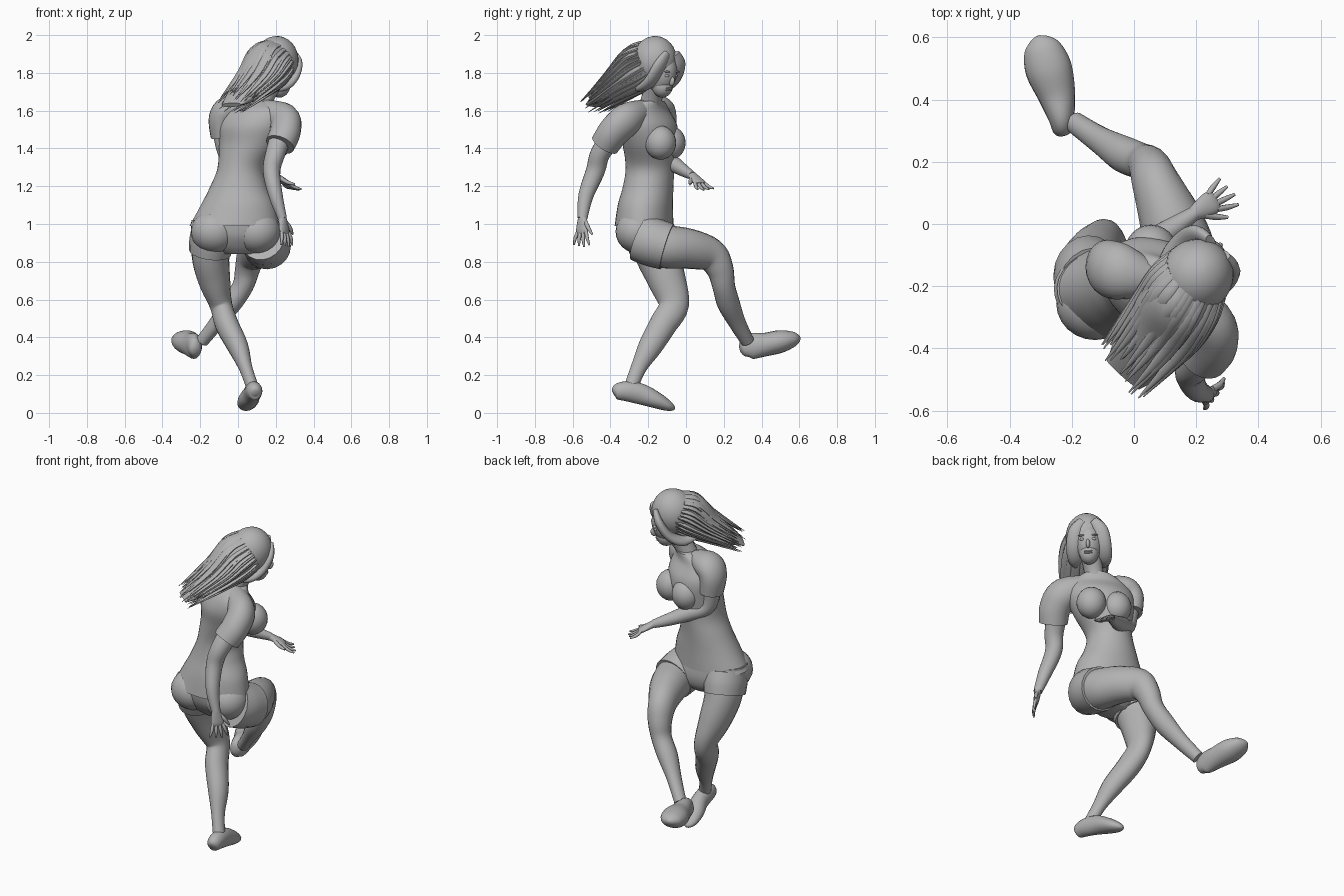
import bpy
import math
import random
from mathutils import Vector, Matrix

random.seed(4)

if "Cube" in bpy.data.objects:
    bpy.data.objects.remove(bpy.data.objects["Cube"], do_unlink=True)

clay = bpy.data.materials.new("plain_grey")
clay.use_nodes = True
grey = (.45, .45, .45, 1)
clay.diffuse_color = grey
clay.node_tree.nodes["Principled BSDF"].inputs["Base Color"].default_value = grey


def add_mesh(name, verts, faces, angle=50):
    mesh = bpy.data.meshes.new(name)
    mesh.from_pydata(verts, [], faces)
    mesh.materials.append(clay)
    obj = bpy.data.objects.new(name, mesh)
    bpy.context.collection.objects.link(obj)
    bpy.ops.object.select_all(action="DESELECT")
    obj.select_set(True)
    bpy.context.view_layer.objects.active = obj
    bpy.ops.object.shade_smooth_by_angle(angle=math.radians(angle))
    return obj


def smooth_keys(keys, steps):
    """Catmull-Rom interpolation of every value in the key tuples."""
    result = []
    last = len(keys) - 1
    for i in range(last):
        a, b = keys[max(i - 1, 0)], keys[i]
        c, d = keys[i + 1], keys[min(i + 2, last)]
        for s in range(steps):
            t = s / steps
            result.append([
                q + t * ((r - p) / 2 + t * ((2 * p - 5 * q + 4 * r - w) / 2
                         + t * (3 * q - p - 3 * r + w) / 2))
                for p, q, r, w in zip(a, b, c, d)])
    result.append(list(keys[last]))
    return result


def skin(name, rings):
    n = len(rings[0])
    verts = [v for ring in rings for v in ring]
    faces = []
    for i in range(len(rings) - 1):
        for j in range(n):
            k = (j + 1) % n
            faces.append((i * n + j, i * n + k, i * n + n + k, i * n + n + j))
    faces.append(tuple(reversed(range(n))))
    faces.append(tuple(range(len(verts) - n, len(verts))))
    return add_mesh(name, verts, faces)


def limb(name, keys, side=(1, 0, 0), sides=20, steps=5):
    """Tube through keys of x, y, z, side radius, other radius."""
    rows = smooth_keys(keys, steps)
    points = [Vector(row[:3]) for row in rows]
    rings = []
    for i, row in enumerate(rows):
        tangent = (points[min(i + 1, len(points) - 1)] - points[max(i - 1, 0)]).normalized()
        u = Vector(side)
        u = (u - tangent * u.dot(tangent)).normalized()
        v = tangent.cross(u)
        ring = []
        for j in range(sides):
            a = math.tau * j / sides
            ring.append(points[i] + u * max(row[3], .001) * math.cos(a)
                        + v * max(row[4], .001) * math.sin(a))
        rings.append(ring)
    return skin(name, rings)


def trunk(name, keys, sides=36, steps=6):
    """Level rings through keys of x, y, z, half width, half depth, turn."""
    rings = []
    for x, y, z, wide, deep, turn in smooth_keys(keys, steps):
        spin = Matrix.Rotation(math.radians(turn), 3, "Z")
        angles = [math.tau * j / sides for j in range(sides)]
        rings.append([spin @ Vector((wide * math.cos(a), deep * math.sin(a), 0))
                      + Vector((x, y, z)) for a in angles])
    return skin(name, rings)


def ball(name, centre, radii, axes=Matrix.Identity(3), n=24):
    """Ellipsoid whose radii run along the columns of axes."""
    rings = []
    for i in range(n // 2 + 1):
        p = math.pi * min(max(i / (n // 2), .01), .99)
        rings.append([Vector(centre) + axes @ Vector((
            -radii[0] * math.sin(p) * math.cos(math.tau * j / n),
            radii[1] * math.sin(p) * math.sin(math.tau * j / n),
            radii[2] * math.cos(p))) for j in range(n)])
    return skin(name, rings)


# Shirt, shorts and bust
trunk("shirt", [
    (-.02, -.222, .99, .238, .155, -5), (0, -.215, 1.1, .198, .145, -8),
    (.005, -.2, 1.2, .152, .133, -12), (.02, -.19, 1.3, .128, .13, -18),
    (.06, -.19, 1.42, .165, .14, -28), (.075, -.2, 1.52, .19, .14, -30),
    (.085, -.21, 1.6, .17, .1, -32), (.11, -.19, 1.65, .09, .07, -35)])
trunk("shorts_top", [
    (0, -.2, .84, .1, .08, 0), (-.005, -.2, .88, .19, .12, 0),
    (-.01, -.21, .94, .235, .145, -3), (-.02, -.22, 1.02, .228, .148, -5)])
for label, x, y in (("outer", .195, -.135), ("inner", .055, -.085)):
    ball("bust_" + label, (x, y, 1.43), (.083, .083, .09))
for label, x in (("outer", .1), ("inner", -.125)):
    ball("seat_" + label, (x, -.255, .96), (.125, .118, .115))

# Standing leg
limb("standing_leg", [
    (-.13, -.19, .95, .11, .12), (-.145, -.15, .83, .1, .115),
    (-.125, -.1, .7, .085, .1), (-.09, -.065, .57, .06, .08),
    (-.06, -.12, .47, .062, .073), (0, -.19, .35, .055, .063),
    (.04, -.25, .24, .036, .042), (.075, -.29, .14, .033, .037)])
limb("standing_shorts_leg", [
    (-.13, -.2, .97, .115, .13), (-.14, -.18, .91, .118, .135),
    (-.148, -.16, .85, .112, .13)])
limb("standing_shoe", [
    (.092, -.385, .105, .012, .015), (.09, -.37, .11, .035, .04),
    (.084, -.32, .115, .045, .052), (.073, -.24, .1, .046, .055),
    (.055, -.16, .068, .055, .044), (.042, -.1, .04, .045, .03),
    (.036, -.07, .026, .025, .016), (.034, -.06, .022, .006, .006)])

# Raised leg
limb("raised_leg", [
    (.14, -.2, .9, .12, .12), (.15, -.1, .88, .115, .115),
    (.115, .02, .868, .1, .106), (.07, .13, .835, .077, .09),
    (.05, .18, .76, .066, .072), (.025, .2, .67, .056, .06),
    (-.035, .225, .58, .055, .06), (-.11, .27, .48, .04, .046),
    (-.19, .325, .38, .034, .036)])
limb("raised_shorts_leg", [
    (.13, -.24, .93, .12, .13), (.145, -.18, .905, .128, .13),
    (.155, -.1, .88, .126, .125)])
limb("raised_shoe", [
    (-.228, .288, .33, .012, .015), (-.23, .3, .335, .03, .04),
    (-.233, .34, .352, .042, .068), (-.25, .42, .362, .062, .062),
    (-.275, .5, .378, .075, .06), (-.295, .565, .39, .06, .042),
    (-.305, .595, .395, .03, .02), (-.308, .605, .396, .006, .006)])

# Arms and sleeves
limb("trailing_arm", [
    (.24, -.36, 1.5, .06, .06), (.2, -.45, 1.38, .053, .053),
    (.178, -.48, 1.28, .046, .05), (.2, -.53, 1.15, .037, .04),
    (.235, -.548, 1.03, .024, .026)])
limb("trailing_sleeve", [
    (.13, -.22, 1.6, .06, .06), (.24, -.31, 1.555, .077, .088),
    (.25, -.38, 1.49, .079, .088), (.222, -.43, 1.42, .077, .08)], (1, 1, 0))
limb("forward_arm", [
    (-.08, -.13, 1.55, .058, .058), (-.07, -.135, 1.43, .053, .053),
    (-.045, -.12, 1.36, .048, .048), (.03, -.075, 1.325, .044, .046),
    (.12, -.015, 1.285, .033, .036), (.195, .035, 1.255, .022, .024)], (0, .8, .6))
limb("forward_sleeve", [
    (.06, -.18, 1.61, .055, .05), (-.04, -.155, 1.61, .09, .072),
    (-.085, -.14, 1.56, .09, .07), (-.08, -.13, 1.46, .076, .064)], (0, 1, 0))


def hand(name, wrist, direction, thumb_side):
    d, wrist = Vector(direction).normalized(), Vector(wrist)
    s = Vector(thumb_side)
    s = (s - d * s.dot(d)).normalized()

    def digit(label, start, end, r):
        bend = (start + end) / 2 + d.cross(s) * .006
        limb(name + label, [(*start, r, r), (*bend, r, r), (*end, r * .5, r * .5)], s, 8, 3)

    stations = ((-.01, .022, .02), (.03, .032, .018), (.07, .038, .015), (.09, .03, .009))
    limb(name + "_palm", [(*(wrist + d * t), a, b) for t, a, b in stations], s, 16)
    for k in range(4):
        across = .027 - .018 * k
        reach = .16 - .008 * abs(k - 1)
        digit("_finger_%d" % k, wrist + d * .075 + s * across,
              wrist + d * reach + s * across * 1.9, .0095)
    digit("_thumb", wrist + d * .025 + s * .022, wrist + d * .095 + s * .068, .011)


hand("trailing_hand", (.235, -.548, 1.035), (.15, -.03, -1), (.6, .8, 0))
hand("forward_hand", (.195, .035, 1.255), (.8, .5, -.5), (.5, -.85, 0))

# Head frame: across, forward, up
across = Vector((1, -1, 0)).normalized()
forward = Vector((.67, .67, -.3)).normalized()
up = across.cross(forward)
frame = Matrix((across, forward, up)).transposed()
middle = Vector((.215, -.13, 1.8))


def on_head(a, f, u):
    return middle + frame @ Vector((a, f, u))


# Face and neck
limb("neck", [(.105, -.2, 1.58, .06, .06), (.14, -.18, 1.67, .052, .055),
              (.19, -.15, 1.76, .055, .06)])
ball("head", middle, (.076, .088, .11), frame)
ball("jaw", on_head(0, .03, -.065), (.053, .056, .06), frame)
ball("nose", on_head(0, .088, -.02), (.012, .018, .026), frame, 12)
for label, u in (("upper_lip", -.06), ("lower_lip", -.07)):
    ball(label, on_head(0, .079, u), (.024, .01, .006), frame, 12)
for label, sign in (("outer", 1), ("inner", -1)):
    ball("eye_" + label, on_head(sign * .032, .075, .008), (.015, .009, .008), frame, 12)
    ball("brow_" + label, on_head(sign * .034, .074, .03), (.022, .009, .005), frame, 12)

# Hair: cap, swept mass, locks beside the face and loose strands
ball("hair_cap", (.2, -.168, 1.862), (.117, .122, .134), frame, 32)
limb("hair_mass", [
    (.2, -.16, 1.88, .1, .1), (.155, -.235, 1.83, .125, .13),
    (.09, -.33, 1.75, .12, .09), (.02, -.42, 1.68, .1, .05),
    (-.035, -.485, 1.63, .07, .012)], across, 28)
for label, sign in (("outer", 1), ("inner", -1)):
    path = [(.03, .04, .12), (.07, .045, .06), (.082, .02, -.03), (.075, -.04, -.09), (.06, -.13, -.11)]
    limb("face_lock_" + label, [
        (*on_head(sign * a, f, u), r, r * 1.7)
        for (a, f, u), r in zip(path, (.015, .024, .026, .024, .004))], forward, 12)

flow = Vector((-.55, -.62, -.5)).normalized()
lift = across.cross(flow).normalized()
stations = ((Vector((.2, -.17, 1.87)), .1, .11, .02), (Vector((.155, -.235, 1.83)), .118, .122, .022),
            (Vector((.09, -.33, 1.75)), .12, .085, .018), (Vector((-.025, -.465, 1.64)), .11, .05, .002))
for i in range(46):
    angle = i * math.tau / 46 + random.uniform(-.1, .1)
    stretch = random.uniform(-.06, .035)
    lock = []
    for k, (centre, wide, tall, r) in enumerate(stations):
        p = centre + across * wide * math.cos(angle) + lift * tall * math.sin(angle)
        p += flow * stretch * k / 3
        lock.append((*p, r, r * .5))
    limb("hair_strand_%d" % i, lock, across, 8, 4)
